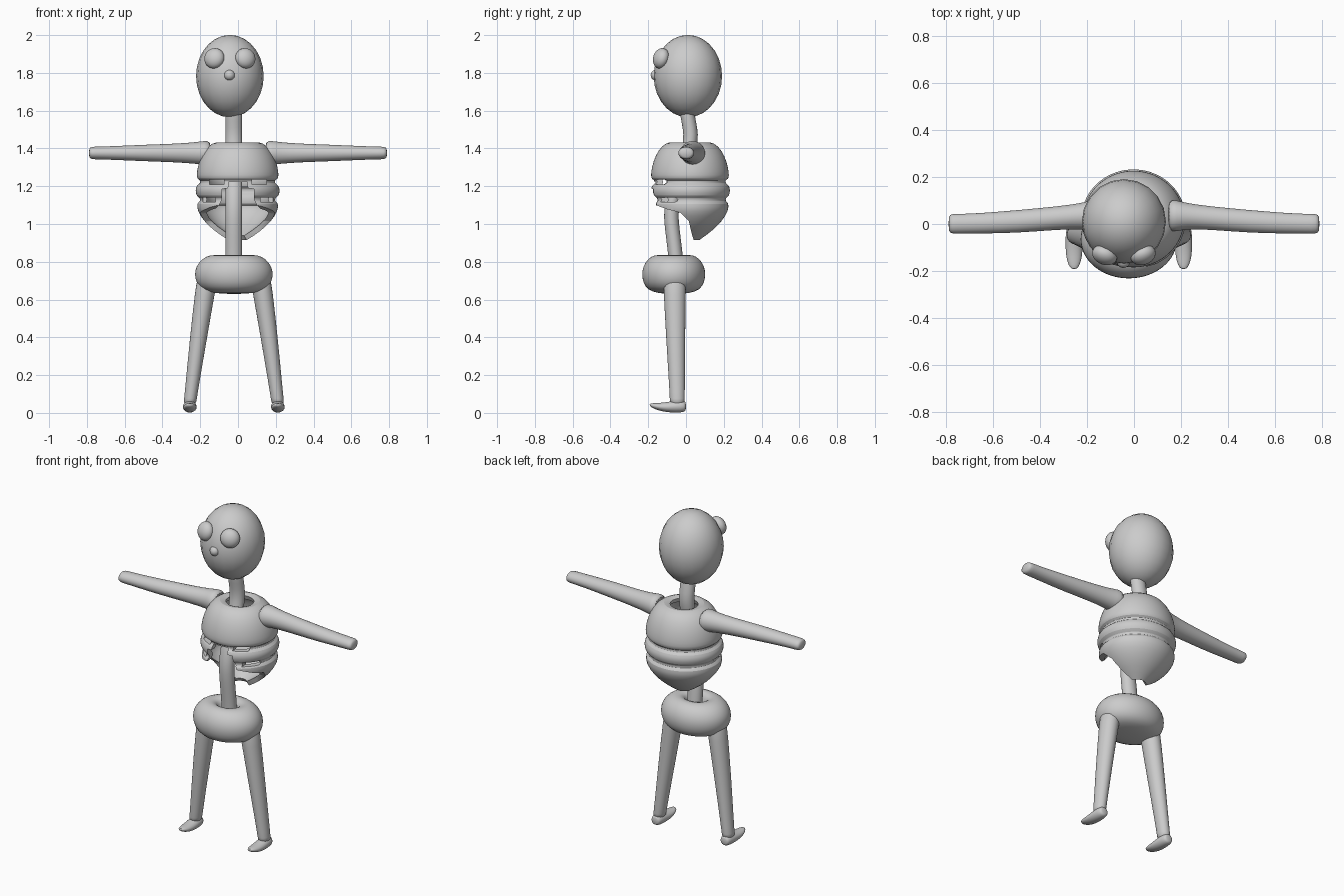
import bpy, bmesh
from math import cos, sin, pi
from mathutils import Vector, Matrix

if "Cube" in bpy.data.objects:
    bpy.data.objects.remove(bpy.data.objects["Cube"])

MID = -0.022  # centre line of pelvis, legs and spine


def finish(name, bm, subdiv=1, angle=0.7):
    bmesh.ops.recalc_face_normals(bm, faces=bm.faces)
    me = bpy.data.meshes.new(name)
    bm.to_mesh(me)
    bm.free()
    ob = bpy.data.objects.new(name, me)
    bpy.context.collection.objects.link(ob)
    if subdiv:
        m = ob.modifiers.new("smooth", "SUBSURF")
        m.levels = m.render_levels = subdiv
    smooth(ob, angle)
    return ob


def smooth(ob, angle):
    bpy.ops.object.select_all(action='DESELECT')
    ob.select_set(True)
    bpy.context.view_layer.objects.active = ob
    bpy.ops.object.shade_smooth_by_angle(angle=angle)


def loft(name, sections, axis, n=20, caps=True, subdiv=1):
    """Elliptic rings (x, y, z, ra, rb) lying across the given axis."""
    u, v = {'x': ((0, 1, 0), (0, 0, 1)), 'y': ((1, 0, 0), (0, 0, 1)),
            'z': ((1, 0, 0), (0, 1, 0))}[axis]
    u, v = Vector(u), Vector(v)
    bm = bmesh.new()
    rings = []
    for x, y, z, ra, rb in sections:
        rings.append([bm.verts.new(Vector((x, y, z)) + u * ra * cos(2 * pi * i / n)
                                   + v * rb * sin(2 * pi * i / n)) for i in range(n)])
    for a, b in zip(rings, rings[1:]):
        for i in range(n):
            j = (i + 1) % n
            bm.faces.new((a[i], a[j], b[j], b[i]))
    if caps:
        bm.faces.new(rings[0])
        bm.faces.new(rings[-1])
    return finish(name, bm, subdiv, 1.3)


def ball(name, loc, size, facing=(0, -1, 0), seg=24, rings=16):
    """Ellipsoid whose local z axis points along facing."""
    bm = bmesh.new()
    rot = Vector(facing).to_track_quat('Z', 'Y').to_matrix().to_4x4()
    mat = Matrix.Translation(loc) @ rot @ Matrix.Diagonal((*size, 1))
    bmesh.ops.create_uvsphere(bm, u_segments=seg, v_segments=rings, radius=1, matrix=mat)
    return finish(name, bm, 0, 1.2)


def prism(name, pts, axis, lo, hi):
    """Outline extruded along x (points y, z) or along y (points x, z)."""
    bm = bmesh.new()
    place = (lambda p, d: (d, *p)) if axis == 'x' else (lambda p, d: (p[0], d, p[1]))
    a = [bm.verts.new(place(p, lo)) for p in pts]
    b = [bm.verts.new(place(p, hi)) for p in pts]
    bm.faces.new(a)
    bm.faces.new(b)
    for i in range(len(pts)):
        j = (i + 1) % len(pts)
        bm.faces.new((a[i], a[j], b[j], b[i]))
    ob = finish(name, bm, 0)
    ob.hide_render = True
    return ob


# head and face
ball("head", (-0.043, 0.01, 1.783), (0.179, 0.181, 0.218), (0, 0, 1), 20, 14)
for s, side in ((-1, "left"), (1, "right")):
    ball(side + "_eye", (-0.043 + s * 0.082, -0.132, 1.877), (0.055, 0.055, 0.04),
         (s * 0.4, -1, 0.3))
ball("nose", (-0.045, -0.158, 1.788), (0.029, 0.029, 0.029), (0, -1, 0), 16, 10)

# spine running up into the head
spine = [(0.68, -0.045), (0.76, -0.05), (0.83, -0.055), (0.93, -0.067), (1.03, -0.08),
         (1.12, -0.075), (1.22, -0.045), (1.33, 0.0), (1.44, 0.028), (1.51, 0.022),
         (1.58, 0.006), (1.65, 0.0)]
loft("spine", [(MID, y, z, 0.045, 0.039) for z, y in spine], 'z')

# rib cage: lathed shell with grooves
profile = [(0.075, 1.425), (0.105, 1.438), (0.15, 1.415), (0.185, 1.36), (0.203, 1.30),
           (0.208, 1.255), (0.203, 1.238), (0.188, 1.232), (0.188, 1.215), (0.205, 1.208),
           (0.215, 1.18), (0.208, 1.147), (0.19, 1.138), (0.188, 1.12), (0.206, 1.113),
           (0.205, 1.07), (0.17, 1.015), (0.12, 0.965), (0.05, 0.915)]
cage = loft("rib_cage", [(-0.002, 0.021, z, r * 1.05, r) for r, z in profile], 'z', 40, False)
shell = cage.modifiers.new("shell", "SOLIDIFY")
shell.thickness = 0.028
shell.offset = -1

# openings of the rib cage
cutters = [
    prism("belly_cut", [(-0.4, 1.10), (-0.16, 1.10), (-0.1, 1.078), (-0.03, 1.06),
                        (0.015, 1.015), (0.03, 0.95), (0.06, 0.85), (-0.4, 0.85)],
          'x', -0.4, 0.4),
    prism("breast_cut", [(-0.05, 1.222), (0.05, 1.222), (0.052, 1.19), (0.085, 1.185),
                         (0.085, 1.13), (0.1, 1.10), (0.2, 1.0), (0.2, 0.87),
                         (-0.2, 0.87), (-0.2, 1.0), (-0.1, 1.10), (-0.085, 1.13),
                         (-0.085, 1.185), (-0.052, 1.19)], 'y', -0.4, -0.02)]
for s in (-1, 1):
    for x0, x1, z0, z1 in ((0.075, 0.15, 1.21, 1.236), (0.12, 0.185, 1.116, 1.14)):
        cutters.append(prism("rib_gap_cut", [(s * x0, z0), (s * x1, z0), (s * x1, z1),
                                             (s * x0, z1)], 'y', -0.4, -0.03))
for c in cutters:
    m = cage.modifiers.new("cut", "BOOLEAN")
    m.object = c
    m.solver = 'EXACT'
smooth(cage, 0.7)
bpy.ops.object.convert(target='MESH')
smooth(cage, 0.7)
for c in cutters:
    bpy.data.objects.remove(c)

# pelvis: squashed ring closed underneath
pelvis = [(0.24, 0.76), (0.27, 0.81), (0.38, 0.834), (0.6, 0.838), (0.83, 0.815), (0.97, 0.775),
          (1.01, 0.735), (0.97, 0.69), (0.82, 0.65), (0.5, 0.633), (0.1, 0.63)]
loft("pelvis", [(MID, -0.065, z, r * 0.207, r * 0.168) for r, z in pelvis], 'z', 32)

for s, side in ((-1, "left"), (1, "right")):
    # arms
    arm = [(0.14, 0.035, 0.07, 0.065), (0.18, 0.035, 0.068, 0.065), (0.22, 0.034, 0.056, 0.058),
           (0.32, 0.026, 0.05, 0.05), (0.5, 0.01, 0.049, 0.044), (0.65, 0.003, 0.044, 0.037),
           (0.74, 0.001, 0.042, 0.034), (0.775, 0.001, 0.043, 0.034), (0.79, 0.001, 0.034, 0.025)]
    loft(side + "_arm", [(s * x, y, 1.376, a, b) for x, y, a, b in arm], 'x')
    # legs
    leg = [(0.12, 0.75, -0.06, 0.04, 0.045), (0.14, 0.71, -0.06, 0.055, 0.06),
           (0.15, 0.66, -0.06, 0.054, 0.06), (0.187, 0.4, -0.055, 0.046, 0.051),
           (0.22, 0.15, -0.048, 0.036, 0.042), (0.231, 0.065, -0.046, 0.034, 0.04),
           (0.233, 0.045, -0.046, 0.033, 0.039)]
    loft(side + "_leg", [(MID + s * x, y, z, a, b) for x, z, y, a, b in leg], 'z')
    # feet
    foot = [(0.0, 0.034, 0.02, 0.02), (-0.008, 0.034, 0.031, 0.03), (-0.05, 0.034, 0.037, 0.034),
            (-0.1, 0.03, 0.037, 0.027), (-0.14, 0.032, 0.034, 0.021), (-0.175, 0.038, 0.025, 0.014),
            (-0.193, 0.043, 0.01, 0.006)]
    loft(side + "_foot", [(MID + s * 0.233, y, z, a, b) for y, z, a, b in foot], 'y')
